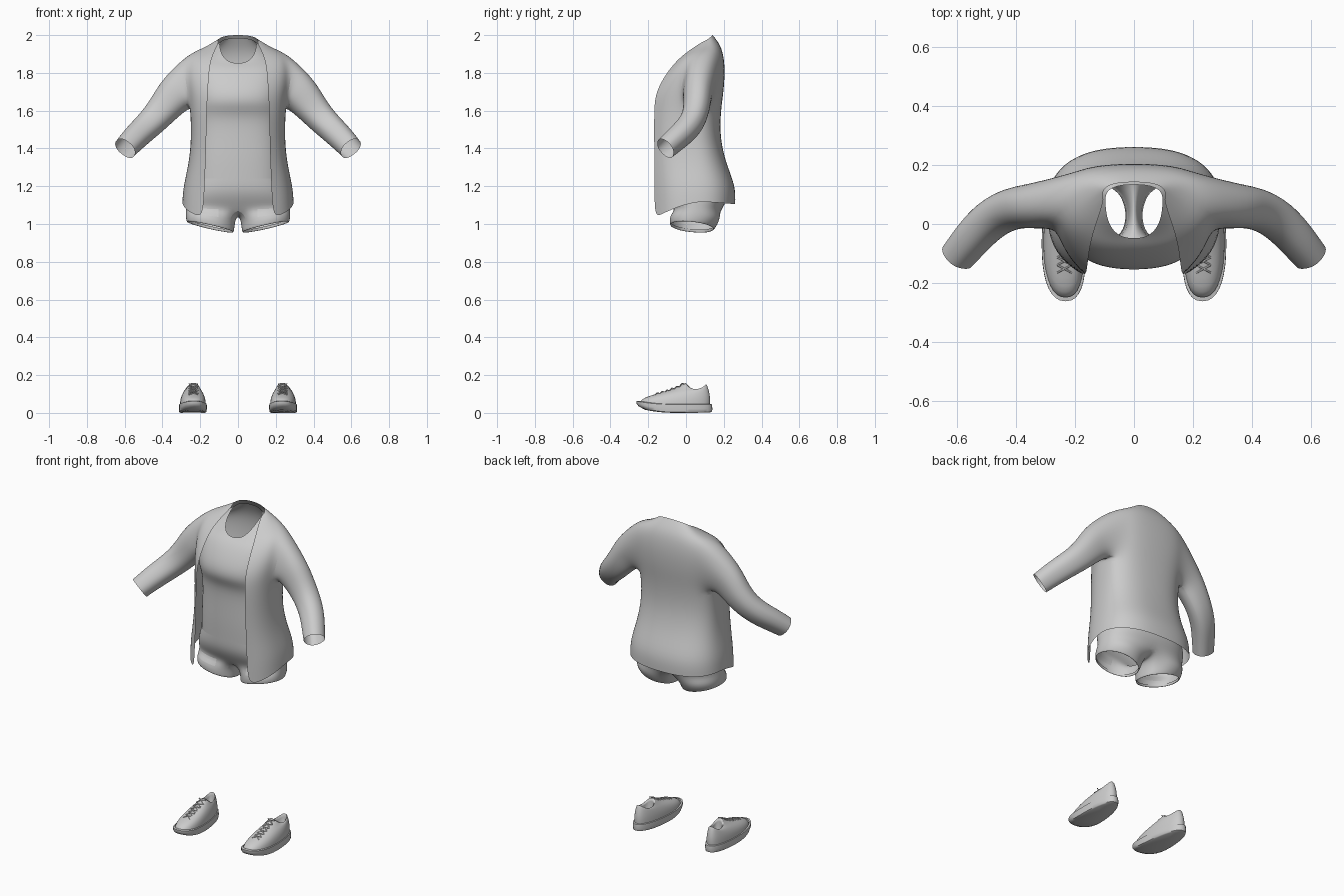
import bpy, bmesh, math
from mathutils import Vector

if "Cube" in bpy.data.objects:
    bpy.data.objects.remove(bpy.data.objects["Cube"])

grey = bpy.data.materials.new("light grey")
grey.diffuse_color = (0.6, 0.6, 0.6, 1)
grey.use_nodes = True
grey.node_tree.nodes["Principled BSDF"].inputs["Base Color"].default_value = grey.diffuse_color


def finish(name, bm, levels=2):
    """Turn half a part into a mirrored, smooth object."""
    loose = [v for v in bm.verts if not v.link_faces]
    bmesh.ops.delete(bm, geom=loose, context='VERTS')
    me = bpy.data.meshes.new(name)
    bm.to_mesh(me)
    bm.free()
    ob = bpy.data.objects.new(name, me)
    bpy.context.collection.objects.link(ob)
    me.materials.append(grey)
    m = ob.modifiers.new("mirror", 'MIRROR')
    m.use_clip = True
    if levels:
        s = ob.modifiers.new("smooth", 'SUBSURF')
        s.levels = s.render_levels = levels
    bpy.ops.object.select_all(action='DESELECT')
    bpy.context.view_layer.objects.active = ob
    ob.select_set(True)
    bpy.ops.object.shade_smooth_by_angle(angle=math.radians(50))
    return ob


def half_row(bm, n, xf, yf, zf, w, yc, zs, yb, zb, p=0.8):
    """Half cross-section from the front (xf) round the side to the back centre."""
    a0 = math.asin(min(1, xf / w) ** (1 / p))
    row = []
    for i in range(n + 1):
        a = a0 + (math.pi - a0) * i / n
        c = math.cos(a)
        x = 0 if i == n else w * max(0, math.sin(a)) ** p
        if c > 0:
            u = c / math.cos(a0)
            y, z = yc + (yf - yc) * u ** p, zs + (zf - zs) * u
        else:
            y, z = yc + (yb - yc) * (-c) ** p, zs + (zb - zs) * -c
        row.append(bm.verts.new((x, y, z)))
    return row


def skin(bm, rows, closed=False, skip=lambda r, i: False):
    for r in range(len(rows) - 1):
        a, b = rows[r], rows[r + 1]
        n = len(a)
        for i in range(n if closed else n - 1):
            if not skip(r, i):
                j = (i + 1) % n
                bm.faces.new((a[i], a[j], b[j], b[i]))


N = 10
armhole = lambda r, i: 4 <= r < 7 and 3 <= i < 7

# Jacket body: front edge x, y, z / half width, widest y, side z / back y, z
bm = bmesh.new()
rows = [half_row(bm, N, *s) for s in (
    (.185, -.165, 1.035, .297, .05, 1.12, .262, 1.105),
    (.178, -.167, 1.18, .292, .05, 1.20, .265, 1.20),
    (.172, -.168, 1.32, .262, .04, 1.32, .213, 1.32),
    (.168, -.168, 1.46, .248, .03, 1.46, .18, 1.46),
    (.165, -.169, 1.62, .255, .04, 1.61, .185, 1.60),
    (.16, -.158, 1.70, .27, .06, 1.70, .2, 1.70),
    (.155, -.11, 1.79, .285, .07, 1.80, .207, 1.80),
    (.145, -.05, 1.865, .265, .08, 1.905, .202, 1.88),
    (.125, .01, 1.915, .18, .10, 1.93, .185, 1.945),
    (.102, .08, 1.96, .106, .10, 1.97, .142, 2.0))]
skin(bm, rows, skip=armhole)
# Jacket sleeve, drawn out of the armhole
loop = ([rows[4][i] for i in range(3, 7)] + [rows[r][7] for r in range(4, 7)]
        + [rows[7][i] for i in range(7, 3, -1)] + [rows[r][3] for r in range(7, 4, -1)])
path = [(Vector(c), r, k) for c, r, k in (
    ((.325, .062, 1.695), .108, .8), ((.38, .06, 1.628), .09, .88),
    ((.44, .045, 1.557), .079, .95), ((.50, .005, 1.50), .073, 1),
    ((.55, -.05, 1.452), .069, 1), ((.597, -.108, 1.40), .063, 1))]
mid = sum((v.co for v in loop), Vector()) / len(loop)
dirs = [v.co - mid for v in loop]
rings = [loop]
for i, (c, r, k) in enumerate(path):
    prev = path[i - 1][0] if i else mid
    nxt = path[min(i + 1, len(path) - 1)][0]
    axis = (nxt - prev).normalized()
    dirs = [(d - axis * d.dot(axis)).normalized() for d in dirs]
    rings.append([bm.verts.new(c + Vector((d.x, d.y * k, d.z)) * r) for d in dirs])
skin(bm, rings, closed=True)
finish("jacket", bm)

# Sleeveless shirt under the jacket
bm = bmesh.new()
rows = [half_row(bm, N, 0, *s) for s in (
    (-.118, 1.24, .24, .03, 1.24, .195, 1.24),
    (-.122, 1.35, .236, .03, 1.35, .178, 1.35),
    (-.12, 1.48, .228, .03, 1.48, .16, 1.48),
    (-.124, 1.575, .234, .03, 1.575, .162, 1.575),
    (-.16, 1.635, .238, .04, 1.63, .168, 1.63),
    (-.156, 1.70, .245, .05, 1.70, .18, 1.70),
    (-.115, 1.78, .25, .06, 1.79, .186, 1.79),
    (-.085, 1.82, .235, .08, 1.875, .182, 1.87),
    (-.066, 1.838, .16, .085, 1.915, .165, 1.93),
    (-.05, 1.85, .098, .085, 1.955, .134, 1.985))]
skin(bm, rows, skip=armhole)
finish("shirt", bm)

# Shorts: hips, crotch strip, then a leg with a turned-in hem
bm = bmesh.new()
rows = [half_row(bm, N, 0, *s) for s in (
    (-.062, 1.075, .277, .04, 1.09, .19, 1.075),
    (-.092, 1.125, .276, .04, 1.13, .222, 1.13),
    (-.114, 1.18, .265, .04, 1.18, .222, 1.19),
    (-.116, 1.25, .235, .03, 1.25, .182, 1.25))]
skin(bm, rows)
crotch = [bm.verts.new((0, y, z)) for y, z in ((.13, 1.05), (.06, 1.04), (0, 1.045))]
loop = rows[0] + crotch
rings = [loop]
for cx, cy, rx, ry, z, tilt in ((.146, .045, .133, .145, 1.035, .015),
                                (.147, .03, .129, .127, .985, .028),
                                (.147, .03, .122, .12, .982, .028),
                                (.147, .03, .121, .12, 1.0, .028)):
    ring = []
    for v in loop:
        a = math.atan2((v.co.y - .045) / .145, (v.co.x - .146) / .133)
        c, s = math.cos(a), math.sin(a)
        ring.append(bm.verts.new((cx + rx * c, cy + ry * s, z + tilt * c - .012 * s)))
    rings.append(ring)
skin(bm, rings[::-1], closed=True)
finish("shorts", bm)


# Shoes
def shoe_ring(bm, n, y0, y1, w, zf, zs, zb):
    """Egg-shaped ring, broad at the toe; height set at toe, side and heel."""
    ring = []
    for i in range(n):
        a = 2 * math.pi * i / n
        c, s = math.cos(a), math.sin(a)
        q = math.copysign(abs(s) ** .85, s)
        x = .24 + w * q * (1 + .14 * c) - .008 * c
        y = (y0 + y1) / 2 - (y1 - y0) / 2 * math.copysign(abs(c) ** .9, c)
        z = zs + ((zf if c > 0 else zb) - zs) * c * c
        ring.append(bm.verts.new((x, y, z)))
    return ring


bm = bmesh.new()
rows = [shoe_ring(bm, 24, *s) for s in (
    (-.25, .128, .068, .05, .035, .04), (-.238, .13, .067, .074, .062, .07),
    (-.19, .127, .061, .092, .088, .10), (-.10, .118, .049, .117, .112, .132),
    (-.045, .112, .041, .138, .122, .147), (0, .107, .034, .163, .127, .154),
    (.005, .101, .029, .157, .123, .148), (.0, .098, .03, .05, .05, .05))]
skin(bm, rows, closed=True)
bm.faces.new(rows[-1])
finish("shoe_upper", bm, 1)

bm = bmesh.new()
rows = [shoe_ring(bm, 36, *s) for s in (
    (-.215, .125, .064, .016, 0, .002), (-.25, .136, .071, .034, .004, .006),
    (-.262, .14, .073, .05, .022, .02), (-.262, .137, .072, .062, .045, .045),
    (-.248, .128, .065, .064, .047, .047))]
skin(bm, rows, closed=True)
bm.faces.new(rows[0][::-1])
finish("shoe_sole", bm, 0)


# Laces: crossing cords up the front of each shoe
def vamp(y):
    for (ya, za), (yb, zb) in (((-.19, .092), (-.10, .117)), ((-.10, .117), (-.045, .138)),
                               ((-.045, .138), (0, .163))):
        if y <= yb:
            return za + (zb - za) * (y - ya) / (yb - ya)


cu = bpy.data.curves.new("laces", 'CURVE')
cu.dimensions = '3D'
cu.bevel_depth = .003
cu.bevel_resolution = 1
cu.materials.append(grey)
for k in range(6):
    ya = -.165 + .026 * k
    for s in (-1, 1):
        sp = cu.splines.new('POLY')
        sp.points.add(2)
        for pt, (x, y, dz) in zip(sp.points, ((-.024 * s, ya, -.004), (0, ya + .013, .004),
                                              (.024 * s, ya + .026, -.004))):
            pt.co = (.236 + x, y, vamp(y) + dz, 1)
laces = bpy.data.objects.new("laces", cu)
bpy.context.collection.objects.link(laces)
laces.modifiers.new("mirror", 'MIRROR')
